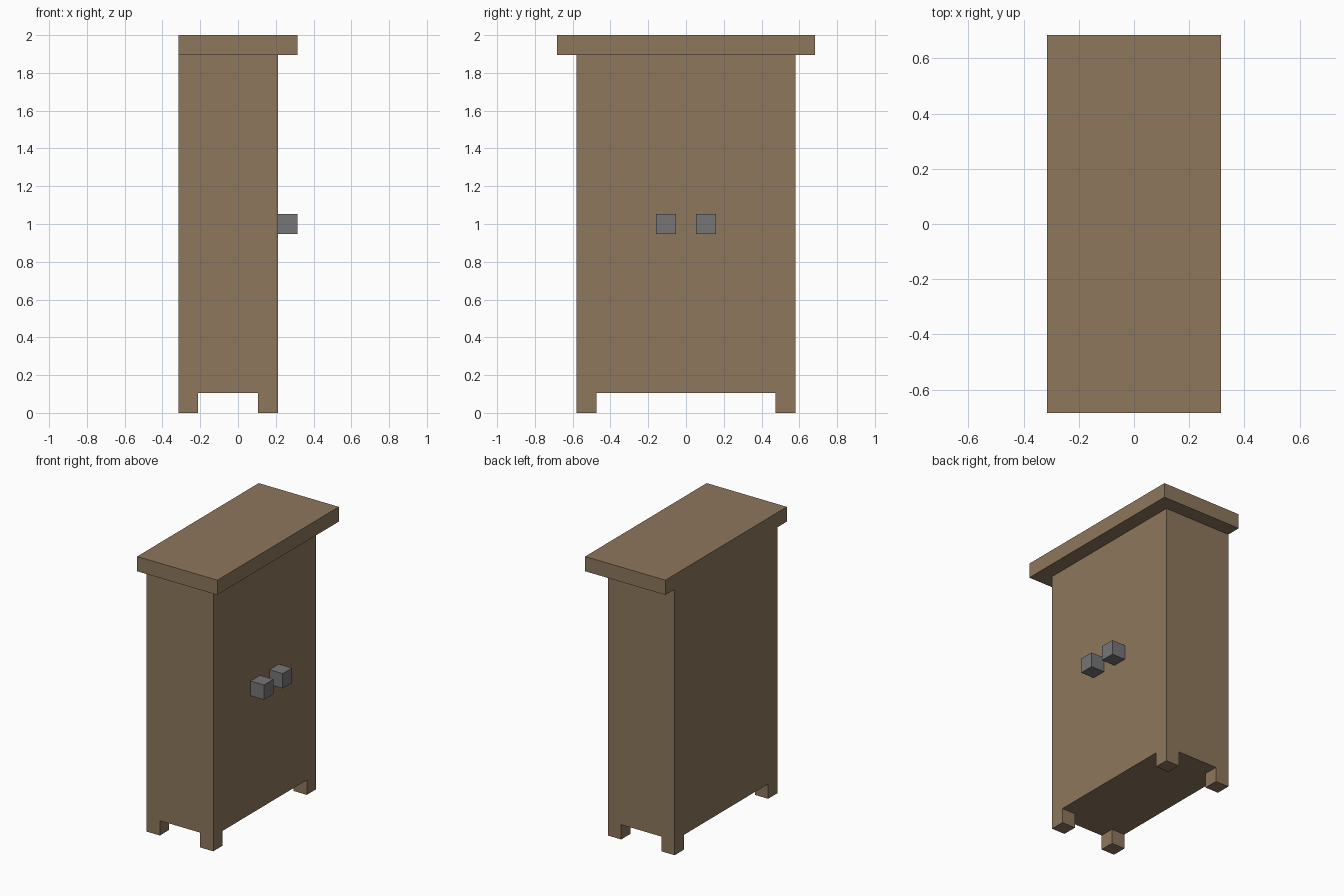
import bpy
import bmesh
from mathutils import Vector

if "Cube" in bpy.data.objects:
    bpy.data.objects.remove(bpy.data.objects["Cube"], do_unlink=True)

U = 2 / 19  # the cabinet is laid out on a grid 19 units tall


def material(name, rgb):
    mat = bpy.data.materials.new(name)
    mat.use_nodes = True
    mat.diffuse_color = (*rgb, 1)
    bsdf = mat.node_tree.nodes["Principled BSDF"]
    bsdf.inputs["Base Color"].default_value = (*rgb, 1)
    return mat


def box(name, low, high, mat):
    """Box between two corners given in grid units."""
    low, high = Vector(low) * U, Vector(high) * U
    size, centre = high - low, (low + high) / 2
    bm = bmesh.new()
    bmesh.ops.create_cube(bm, size=1)
    bmesh.ops.scale(bm, vec=size, verts=bm.verts)
    mesh = bpy.data.meshes.new(name)
    bm.to_mesh(mesh)
    bm.free()
    mesh.materials.append(mat)
    obj = bpy.data.objects.new(name, mesh)
    obj.location = centre
    bpy.context.collection.objects.link(obj)
    return obj


wood = material("brown wood", (0.27, 0.184, 0.109))
metal = material("grey metal", (0.18, 0.18, 0.18))

# Cabinet body, flush with the lid on the back (-x) and set in elsewhere
box("cabinet_body", (-3, -5.5, 1), (2, 5.5, 18), wood)

# Overhanging lid
box("lid", (-3, -6.5, 18), (3, 6.5, 19), wood)

# Four corner feet
for depth, x in (("back", -3), ("door", 1)):
    for side, y in (("near", -5.5), ("far", 4.5)):
        box(f"{depth}_{side}_foot", (x, y, 0), (x + 1, y + 1, 1), wood)

# Pair of door knobs on the +x side
for side, y in (("near", -1.5), ("far", 0.5)):
    box(f"{side}_knob", (2, y, 9), (3, y + 1, 10), metal)
